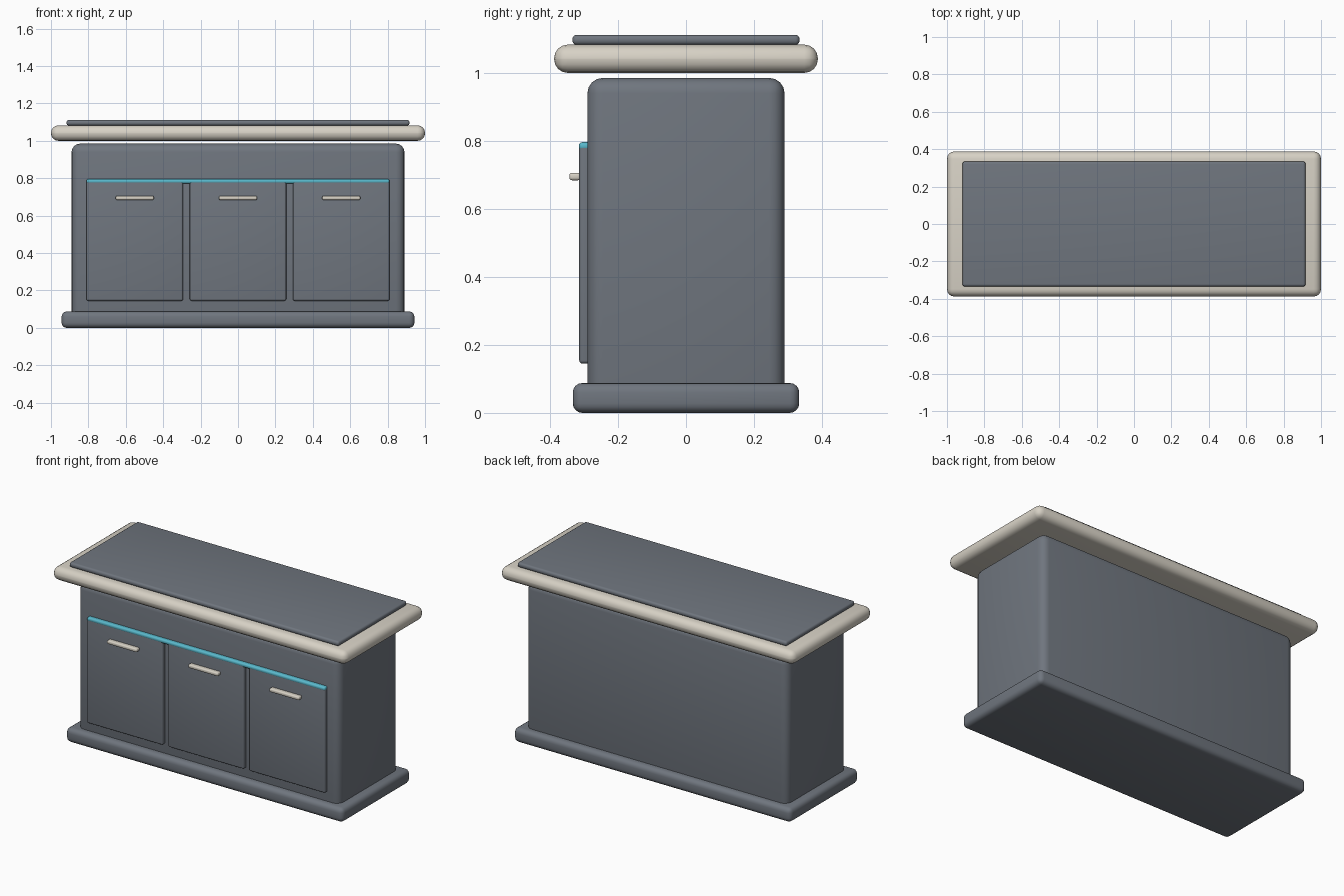
import bpy
import math

default = bpy.data.objects.get("Cube")
if default:
    bpy.data.objects.remove(default)


def make_material(name, rgb):
    mat = bpy.data.materials.new(name)
    mat.use_nodes = True
    color = (*rgb, 1.0)
    mat.diffuse_color = color
    mat.node_tree.nodes["Principled BSDF"].inputs["Base Color"].default_value = color
    return mat


slate = make_material("slate grey", (0.16, 0.18, 0.21))
cream = make_material("warm cream", (0.68, 0.64, 0.56))
cyan = make_material("cyan trim", (0.10, 0.48, 0.60))


def rounded_box(name, x, y, z, bevel, mat, segments=4):
    """Box spanning the (min, max) ranges x, y, z with rounded edges."""
    ranges = (x, y, z)
    bpy.ops.mesh.primitive_cube_add(size=1, location=[(a + b) / 2 for a, b in ranges])
    obj = bpy.context.object
    obj.name = name
    obj.scale = [b - a for a, b in ranges]
    bpy.ops.object.transform_apply(location=False, rotation=False, scale=True)
    mod = obj.modifiers.new("rounded edges", "BEVEL")
    mod.width = bevel
    mod.segments = segments
    mod.limit_method = "NONE"
    bpy.ops.object.modifier_apply(modifier=mod.name)
    bpy.ops.object.shade_smooth_by_angle(angle=math.radians(35))
    obj.data.materials.append(mat)
    return obj


def around(half, center=0):
    return (center - half, center + half)


# Plinth, cabinet and worktop
rounded_box("plinth", around(0.943), around(0.333), (0, 0.088), 0.028, slate)
rounded_box("cabinet_body", around(0.89), around(0.29), (0.04, 0.985), 0.045, slate)
rounded_box("countertop", around(1.0), around(0.388), (1.0, 1.083), 0.04, cream)
rounded_box("top_panel", around(0.917), around(0.334), (1.082, 1.112), 0.013, slate)

# Three doors, each with a bar handle
for side, cx in (("right", -0.552), ("middle", 0), ("left", 0.552)):
    rounded_box(side + "_door", around(0.258, cx), (-0.314, -0.28),
                (0.145, 0.787), 0.01, slate)
    rounded_box(side + "_handle", around(0.102, cx), (-0.343, -0.31),
                (0.684, 0.706), 0.008, cream)

# Coloured trim along the top of the doors
rounded_box("door_trim", around(0.81), (-0.315, -0.28), (0.772, 0.796), 0.01, cyan)
